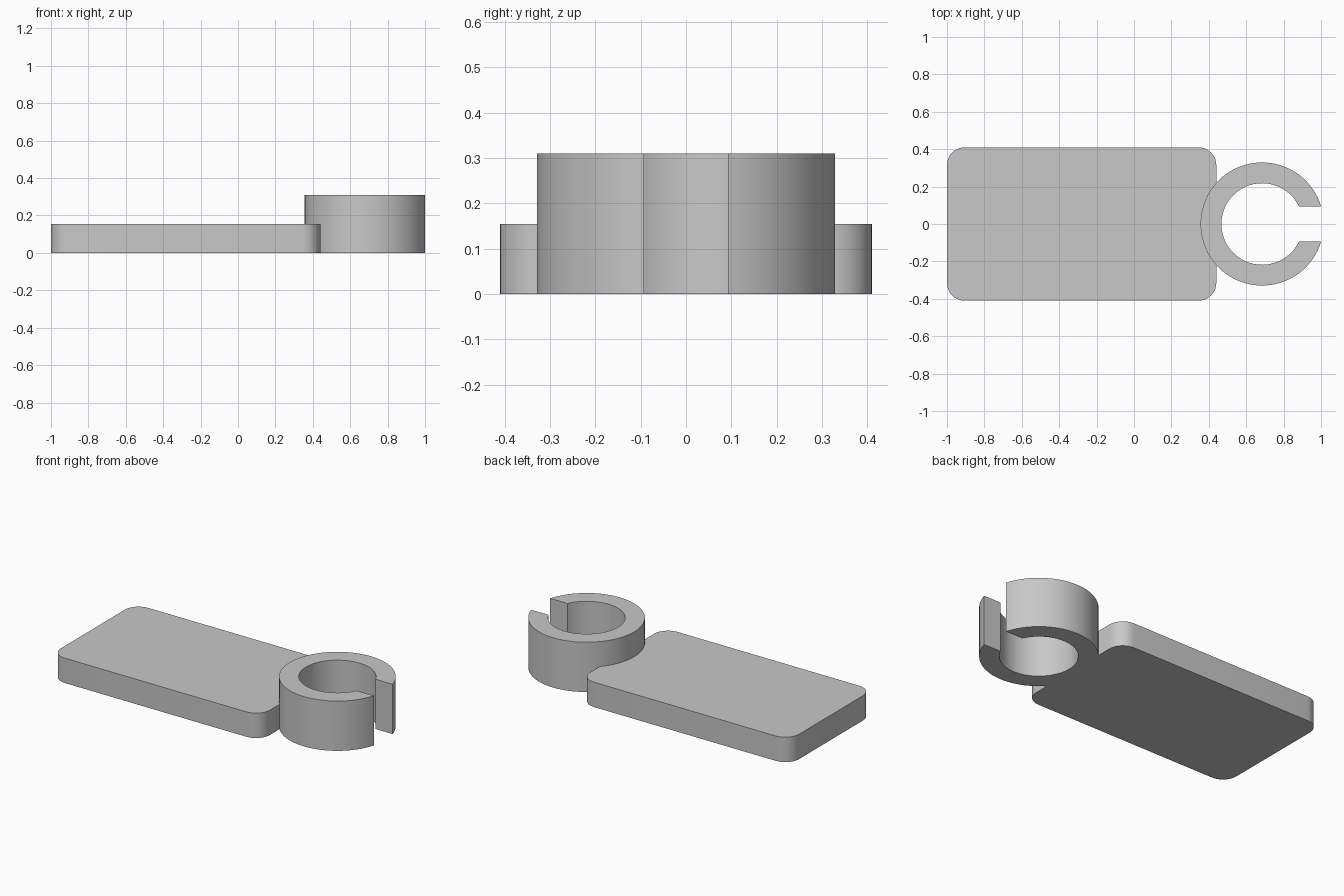
import bpy
import bmesh
from math import asin, cos, sin, pi, radians

cube = bpy.data.objects.get("Cube")
if cube:
    bpy.data.objects.remove(cube, do_unlink=True)

RING_X, OUTER, INNER, SLOT = 0.685, 0.329, 0.218, 0.093
RING_H, PLATE_H = 0.31, 0.155

grey = bpy.data.materials.new("light grey")
grey.use_nodes = True
colour = (0.58, 0.58, 0.58, 1)
grey.diffuse_color = colour
grey.node_tree.nodes["Principled BSDF"].inputs["Base Color"].default_value = colour


def arc(cx, cy, r, start, end, steps):
    """Points along a circular arc."""
    angles = [start + (end - start) * i / steps for i in range(steps + 1)]
    return [(cx + r * cos(a), cy + r * sin(a)) for a in angles]


def extrude_profile(name, points, z0, z1):
    """Solid prism from a counter-clockwise outline."""
    bm = bmesh.new()
    face = bm.faces.new([bm.verts.new((x, y, z0)) for x, y in points])
    top = bmesh.ops.extrude_face_region(bm, geom=[face])["geom"]
    verts = [v for v in top if isinstance(v, bmesh.types.BMVert)]
    bmesh.ops.translate(bm, verts=verts, vec=(0, 0, z1 - z0))
    bmesh.ops.recalc_face_normals(bm, faces=bm.faces)
    mesh = bpy.data.meshes.new(name)
    bm.to_mesh(mesh)
    bm.free()
    mesh.materials.append(grey)
    obj = bpy.data.objects.new(name, mesh)
    bpy.context.collection.objects.link(obj)
    return obj


def smooth(obj):
    bpy.ops.object.select_all(action="DESELECT")
    obj.select_set(True)
    bpy.context.view_layer.objects.active = obj
    bpy.ops.object.shade_smooth_by_angle(angle=radians(30))


# Open clip ring with a parallel-sided slot facing +x
a_out, a_in = asin(SLOT / OUTER), asin(SLOT / INNER)
outline = arc(RING_X, 0, OUTER, a_out, 2 * pi - a_out, 80)
outline += arc(RING_X, 0, INNER, 2 * pi - a_in, a_in, 64)
ring = extrude_profile("clip_ring", outline, 0, RING_H)
smooth(ring)

# Flat plate with rounded corners
left, right, half_y, r = -1.0, 0.44, 0.41, 0.095
corners = [(right - r, half_y - r), (left + r, half_y - r),
           (left + r, r - half_y), (right - r, r - half_y)]
outline = []
for i, (cx, cy) in enumerate(corners):
    outline += arc(cx, cy, r, i * pi / 2, (i + 1) * pi / 2, 10)
plate = extrude_profile("tag_plate", outline, 0, PLATE_H)

# Trim the plate where the ring passes through it
disc = arc(RING_X, 0, OUTER, a_out, 2 * pi - a_out, 80)
cutter = extrude_profile("ring_cutter", disc, -0.1, RING_H + 0.1)
cutter.hide_render = True
trim = plate.modifiers.new("ring trim", "BOOLEAN")
trim.operation = "DIFFERENCE"
trim.object = cutter
bpy.ops.object.select_all(action="DESELECT")
plate.select_set(True)
bpy.context.view_layer.objects.active = plate
bpy.ops.object.modifier_apply(modifier=trim.name)
bpy.data.objects.remove(cutter, do_unlink=True)
smooth(plate)
